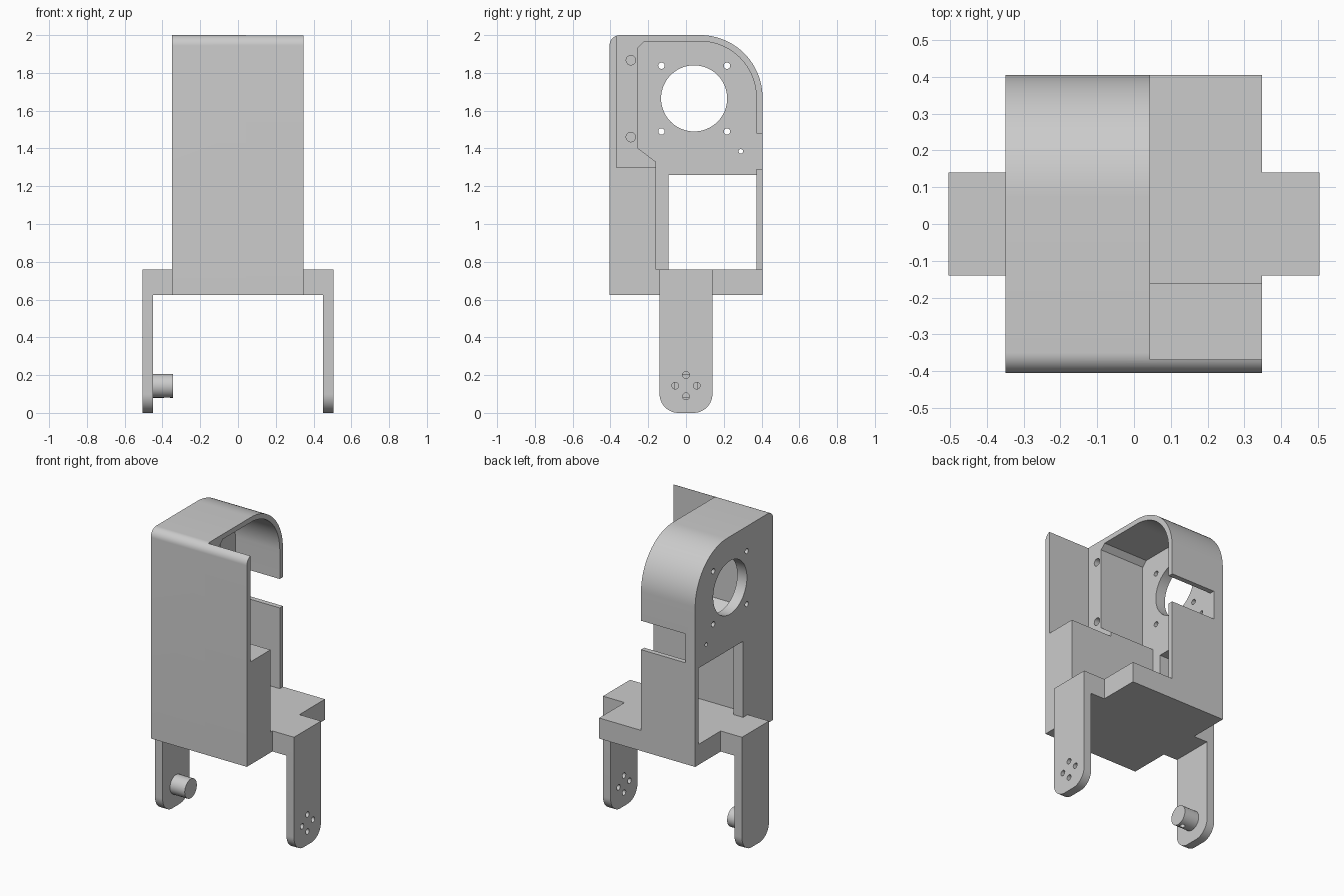
import bpy, bmesh, math
from mathutils import Matrix

cube = bpy.data.objects.get("Cube")
if cube:
    bpy.data.objects.remove(cube, do_unlink=True)

grey = bpy.data.materials.new("light grey plastic")
grey.use_nodes = True
colour = (0.6, 0.6, 0.6, 1)
grey.diffuse_color = colour
grey.node_tree.nodes["Principled BSDF"].inputs["Base Color"].default_value = colour


def finish(name, bm):
    bmesh.ops.recalc_face_normals(bm, faces=bm.faces)
    mesh = bpy.data.meshes.new(name)
    bm.to_mesh(mesh)
    bm.free()
    mesh.materials.append(grey)
    obj = bpy.data.objects.new(name, mesh)
    bpy.context.collection.objects.link(obj)
    return obj


def prism(name, outline, x0, x1):
    """Extrude a (y, z) outline along x."""
    bm = bmesh.new()
    face = bm.faces.new([bm.verts.new((x0, y, z)) for y, z in outline])
    out = bmesh.ops.extrude_face_region(bm, geom=[face])
    verts = [g for g in out["geom"] if isinstance(g, bmesh.types.BMVert)]
    bmesh.ops.translate(bm, verts=verts, vec=(x1 - x0, 0, 0))
    return finish(name, bm)


def box(name, x0, x1, y0, y1, z0, z1):
    return prism(name, [(y0, z0), (y1, z0), (y1, z1), (y0, z1)], x0, x1)


def rod(name, y, z, radius, x0, x1, sides=32):
    """Cylinder along x."""
    steps = [2 * math.pi * i / sides for i in range(sides)]
    ring = [(y + radius * math.cos(a), z + radius * math.sin(a)) for a in steps]
    return prism(name, ring, x0, x1)


def arc(y, z, radius, start, end, steps=12):
    angles = [math.radians(start + (end - start) * i / steps) for i in range(steps + 1)]
    return [(y + radius * math.cos(a), z + radius * math.sin(a)) for a in angles]


def combine(target, tool, operation):
    mod = target.modifiers.new("combine", "BOOLEAN")
    mod.operation = operation
    mod.solver = "EXACT"
    mod.object = tool
    bpy.context.view_layer.objects.active = target
    bpy.ops.object.modifier_apply(modifier=mod.name)
    bpy.data.objects.remove(tool, do_unlink=True)


def cut(target, tool):
    combine(target, tool, "DIFFERENCE")


FRONT, BACK, BOTTOM, FLOOR = -0.405, 0.405, 0.625, 0.76
front_corner = arc(FRONT + 0.055, 1.945, 0.055, 90, 180)

# Housing: rounded shell, open towards +x
housing = prism("housing", [(FRONT, BOTTOM), (BACK, BOTTOM)]
                + arc(BACK - 0.33, 1.67, 0.33, 0, 90, 24) + front_corner, -0.35, 0.043)
cut(housing, prism("cavity", [(-0.16, FLOOR), (0.372, FLOOR)]
                   + arc(0.075, 1.67, 0.297, 0, 90, 24)
                   + [(-0.22, 1.967), (-0.253, 1.935), (-0.253, 1.4), (-0.16, 1.33)],
                   -0.28, 0.2))

# Side window and slot in the back wall
cut(housing, box("window", -0.5, -0.2, -0.093, 0.372, FLOOR, 1.26))
cut(housing, box("slot", -0.28, 0.2, 0.3, 0.5, 1.29, 1.48))

# Round opening with its screw holes
cut(housing, rod("opening", 0.043, 1.665, 0.175, -0.5, -0.2, 64))
for y in (-0.13, 0.217):
    for z in (1.49, 1.838):
        cut(housing, rod("screw_hole", y, z, 0.017, -0.5, -0.2, 20))
cut(housing, rod("wire_hole", 0.29, 1.385, 0.012, -0.5, -0.2, 20))
for z in (1.46, 1.867):
    cut(housing, rod("flange_hole", -0.292, z, 0.025, -0.15, 0.2, 24))

# Front plate, block and floor beyond the shell
combine(housing, prism("front_plate", [(FRONT, BOTTOM), (BACK, BOTTOM), (BACK, FLOOR),
                                       (-0.16, FLOOR), (-0.16, 1.3), (-0.368, 1.3)]
                       + [p for p in arc(FRONT + 0.055, 1.945, 0.055, 110, 180)],
                       0.043, 0.348), "UNION")

# Two arms with rounded legs
leg_outline = (arc(-0.04, 0.1, 0.1, 180, 270) + arc(0.04, 0.1, 0.1, 270, 360)
               + [(0.14, FLOOR), (-0.14, FLOOR)])
for side in (-1, 1):
    arm = box("arm", side * 0.3, side * 0.45, -0.14, 0.14, BOTTOM, FLOOR)
    leg = prism("leg", leg_outline, side * 0.45, side * 0.505)
    if side > 0:
        for y, z in ((0, 0.2), (0, 0.088), (-0.057, 0.144), (0.057, 0.144)):
            cut(leg, rod("leg_hole", y, z, 0.018, 0.4, 0.6, 20))
    combine(arm, leg, "UNION")
    combine(housing, arm, "UNION")

# Pivot pin on the inside of one leg, with a small hole underneath
pin = rod("pivot_pin", 0, 0.143, 0.063, -0.452, -0.343, 48)
drill = rod("drill", 0, 0, 0.016, -0.05, 0.05, 20)
drill.data.transform(Matrix.Translation((-0.375, 0, 0.07)) @ Matrix.Rotation(math.pi / 2, 4, "Y"))
cut(pin, drill)

for obj in (housing, pin):
    bpy.ops.object.select_all(action="DESELECT")
    obj.select_set(True)
    bpy.context.view_layer.objects.active = obj
    bpy.ops.object.shade_smooth_by_angle(angle=math.radians(25))
